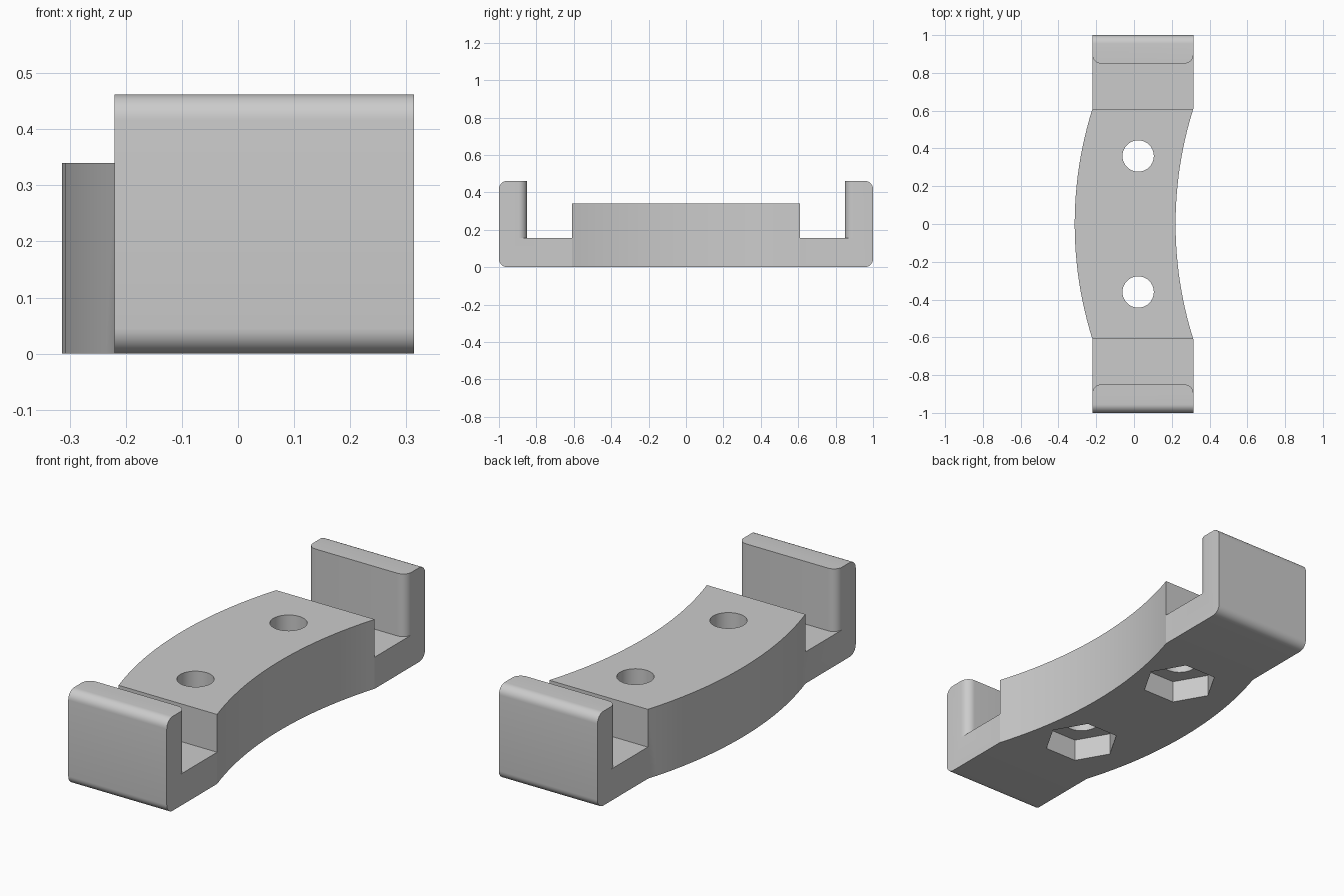
import bpy, bmesh
from math import radians, sin, cos, pi, asin

cube = bpy.data.objects.get("Cube")
if cube:
    bpy.data.objects.remove(cube)

LEFT, RIGHT = -0.22, 0.314          # sides of the straight ends
Y_BLOCK, Y_LIP = 0.61, 0.85         # end of curved block, inner face of lip
H_BLOCK, H_FLOOR, H_LIP = 0.34, 0.155, 0.462
FILLET = 0.045
SAG = 0.094                         # bow of the curved block

grey = bpy.data.materials.new("light_grey")
grey.use_nodes = True
grey.diffuse_color = (0.6, 0.6, 0.6, 1)
grey.node_tree.nodes["Principled BSDF"].inputs["Base Color"].default_value = (0.6, 0.6, 0.6, 1)


def arc(cx, cy, r, a0, a1, n=8):
    angles = [radians(a0 + (a1 - a0) * i / n) for i in range(n + 1)]
    return [(cx + r * cos(a), cy + r * sin(a)) for a in angles]


def prism(name, outline, low, high, axis="z"):
    """Extrude a 2D outline along z (outline is x, y) or along x (outline is y, z)."""
    place = (lambda p, d: (p[0], p[1], d)) if axis == "z" else (lambda p, d: (d, p[0], p[1]))
    bm = bmesh.new()
    face = bm.faces.new([bm.verts.new(place(p, low)) for p in outline])
    ext = bmesh.ops.extrude_face_region(bm, geom=[face])
    shift = (0, 0, high - low) if axis == "z" else (high - low, 0, 0)
    bmesh.ops.translate(bm, vec=shift, verts=[v for v in ext["geom"] if isinstance(v, bmesh.types.BMVert)])
    bmesh.ops.recalc_face_normals(bm, faces=bm.faces)
    mesh = bpy.data.meshes.new(name)
    bm.to_mesh(mesh)
    bm.free()
    mesh.materials.append(grey)
    obj = bpy.data.objects.new(name, mesh)
    bpy.context.collection.objects.link(obj)
    return obj


def combine(target, tool, operation):
    mod = target.modifiers.new("combine", "BOOLEAN")
    mod.operation, mod.solver, mod.object = operation, "EXACT", tool
    bpy.context.view_layer.objects.active = target
    bpy.ops.object.modifier_apply(modifier=mod.name)
    bpy.data.objects.remove(tool)


# Curved centre block, bowed towards -x
radius = (Y_BLOCK ** 2 + SAG ** 2) / (2 * SAG)
half = asin(Y_BLOCK / radius) * 180 / pi
bow = arc(radius - SAG, 0, radius, 180 - half, 180 + half, 24)
outline = [(LEFT + x, y) for x, y in bow] + [(RIGHT + x, y) for x, y in reversed(bow)]
bracket = prism("curved_bracket", outline, 0, H_BLOCK)

# Upturned ends: rounded side profile with a channel cut behind the lip
corner = 1 - FILLET
profile = ([(Y_BLOCK, 0)] + arc(corner, FILLET, FILLET, -90, 0)
           + arc(corner, H_LIP - FILLET, FILLET, 0, 90) + [(Y_BLOCK, H_LIP)])
lip_y = Y_LIP + FILLET
channel = ([(LEFT - 0.1, 0.5), (RIGHT + 0.1, 0.5), (RIGHT + 0.1, lip_y)]
           + arc(RIGHT - FILLET, lip_y, FILLET, 0, -90)
           + arc(LEFT + FILLET, lip_y, FILLET, -90, -180) + [(LEFT - 0.1, lip_y)])
for side in (-1, 1):
    end = prism("end_lip", [(side * y, z) for y, z in profile], LEFT, RIGHT, "x")
    cutter = prism("channel_cutter", [(x, side * y) for x, y in channel], H_FLOOR, 0.7)
    combine(end, cutter, "DIFFERENCE")
    combine(bracket, end, "UNION")

# Bolt holes with hexagonal nut pockets underneath
for y in (-0.36, 0.36):
    hole = prism("hole_cutter", arc(0.022, y, 0.083, 0, 360, 40)[:-1], -0.1, 0.6)
    combine(bracket, hole, "DIFFERENCE")
    pocket = prism("nut_cutter", arc(0.022, y, 0.175, 0, 360, 6)[:-1], -0.1, 0.11)
    combine(bracket, pocket, "DIFFERENCE")

bpy.ops.object.select_all(action="DESELECT")
bracket.select_set(True)
bpy.context.view_layer.objects.active = bracket
bpy.ops.object.shade_smooth_by_angle(angle=radians(30))
